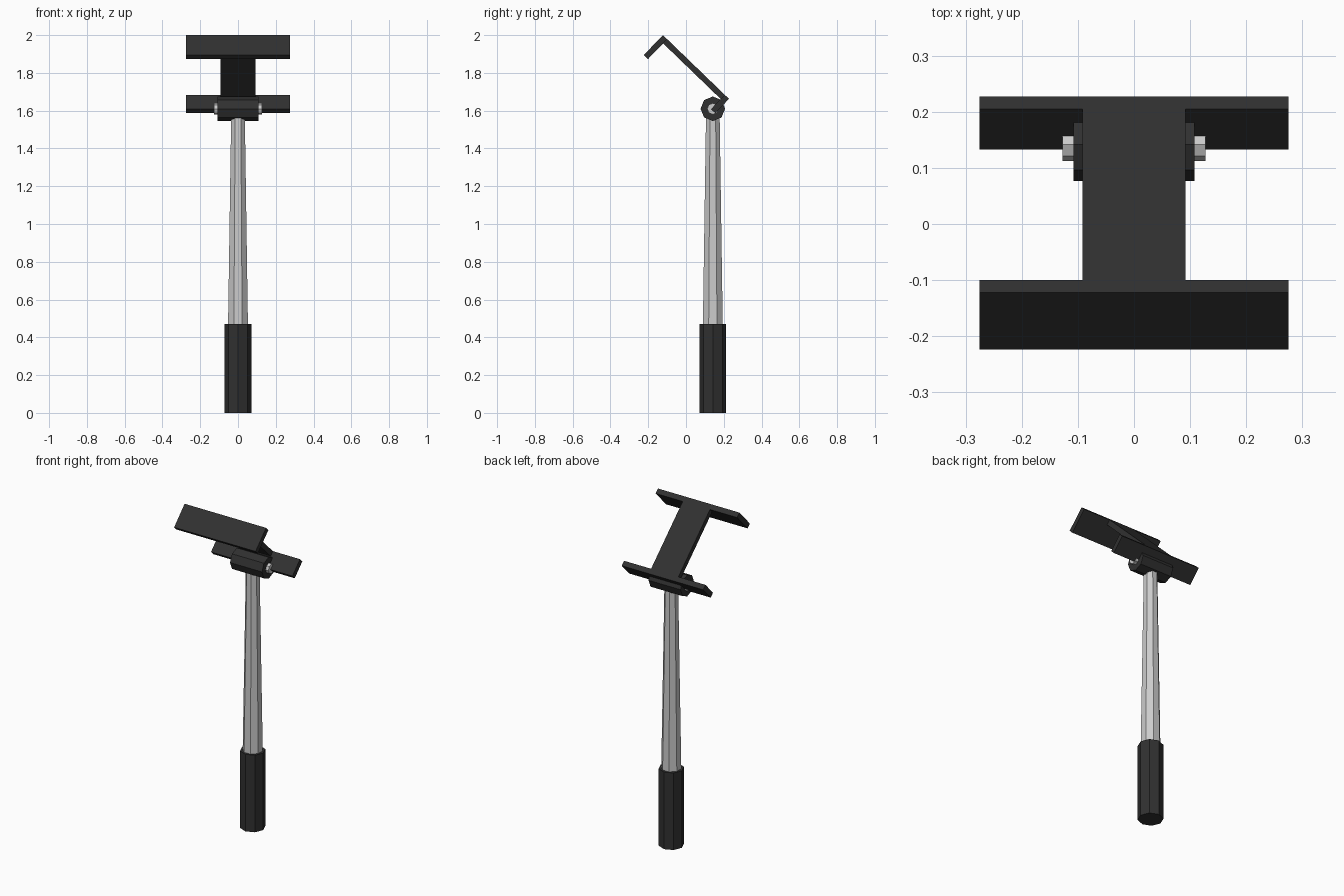
import bpy, math
from mathutils import Vector, Matrix

if "Cube" in bpy.data.objects:
    bpy.data.objects.remove(bpy.data.objects["Cube"])

black = bpy.data.materials.new("black_plastic")
black.diffuse_color = (0.03, 0.03, 0.03, 1)
black.use_nodes = True
black.node_tree.nodes["Principled BSDF"].inputs["Base Color"].default_value = black.diffuse_color

AXIS_Y, PIVOT_Z = 0.142, 1.61


def finish(ob, name, mat=None):
    ob.name = name
    if mat:
        ob.data.materials.append(mat)
    return ob


def prism(name, r1, r2, length, loc, rot=(0, 0, 0), mat=None):
    """Eight-sided tapered bar centred at loc."""
    bpy.ops.mesh.primitive_cone_add(vertices=8, radius1=r1, radius2=r2, depth=length,
                                    location=loc, rotation=rot)
    return finish(bpy.context.object, name, mat)


# Grip and tapered tube
prism("handle", 0.071, 0.071, 0.47, (0, AXIS_Y, 0.235), mat=black)
prism("shaft", 0.057, 0.039, 1.12, (0, AXIS_Y, 1.02), (0, 0, math.radians(22.5)))

# Pivot barrel with a bolt through it
side = (0, math.pi / 2, 0)
prism("pivot_barrel", 0.065, 0.065, 0.216, (0, AXIS_Y, PIVOT_Z), side, black)
prism("pivot_bolt", 0.03, 0.03, 0.254, (0, AXIS_Y, PIVOT_Z), side)

# Tilted phone clamp: local y runs down the plate, local z is its outward normal
TILT = math.radians(-44)
frame = Matrix.Translation((0, -0.122, 2.0)) @ Matrix.Rotation(TILT, 4, 'X')


def clamp_box(name, half_x, y0, y1, z0, z1):
    bpy.ops.mesh.primitive_cube_add(size=1)
    ob = bpy.context.object
    size = Matrix.Diagonal((2 * half_x, y1 - y0, z1 - z0, 1))
    ob.data.transform(Matrix.Translation((0, (y0 + y1) / 2, (z0 + z1) / 2)) @ size)
    ob.matrix_world = frame
    return finish(ob, name, black)


LENGTH, T = 0.486, 0.031
clamp_box("clamp_plate", 0.092, T, LENGTH - T, -T, 0)
clamp_box("upper_jaw", 0.275, 0, T, -0.146, 0)
clamp_box("lower_jaw", 0.275, LENGTH - T, LENGTH, -0.105, 0)
